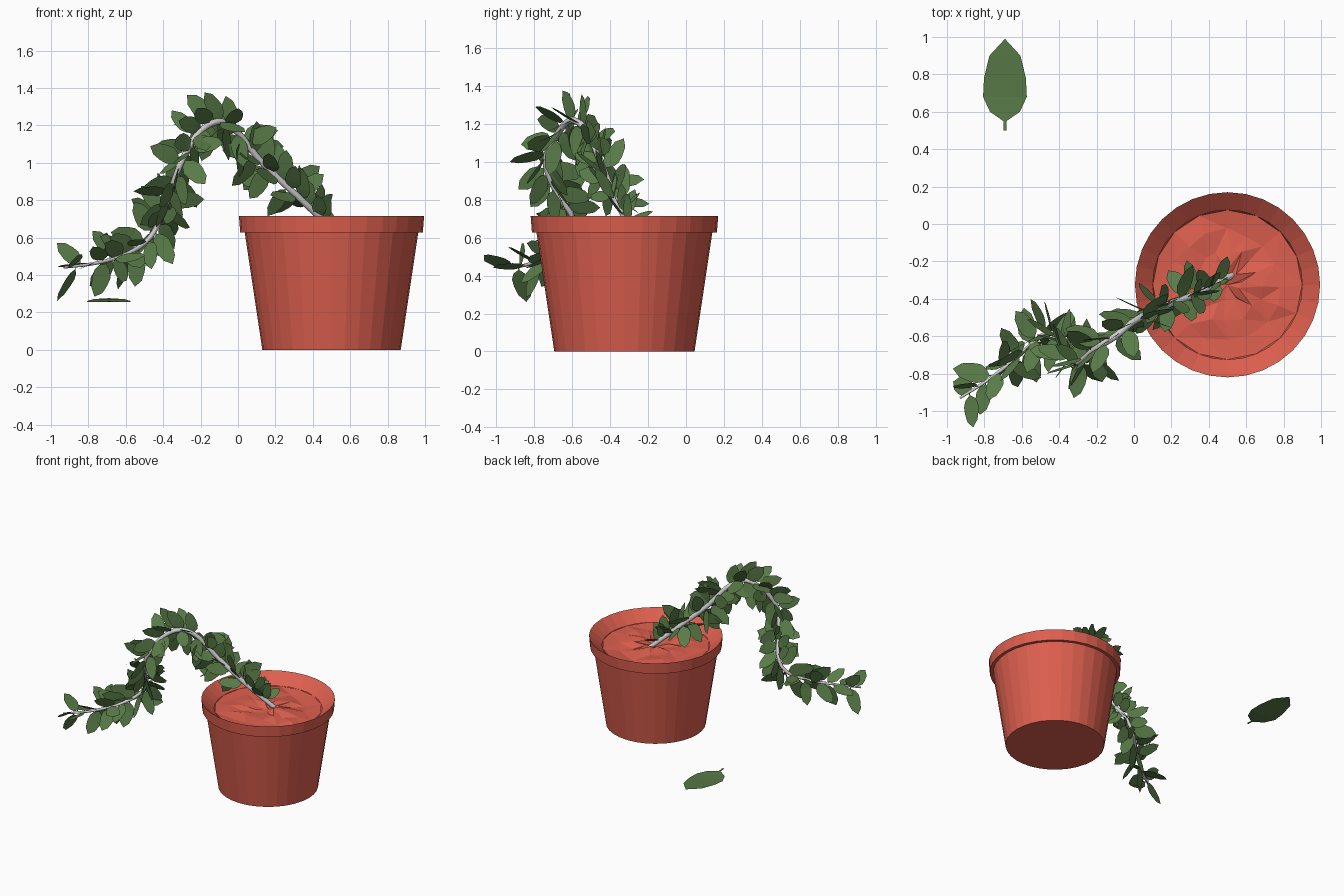
import bpy, bmesh, math, random
from mathutils import Vector, Matrix

if "Cube" in bpy.data.objects:
    bpy.data.objects.remove(bpy.data.objects["Cube"])

random.seed(7)


def material(name, rgb):
    m = bpy.data.materials.new(name)
    m.diffuse_color = (*rgb, 1)
    m.use_nodes = True
    m.node_tree.nodes["Principled BSDF"].inputs["Base Color"].default_value = m.diffuse_color
    return m


TERRACOTTA = material("terracotta", (0.72, 0.115, 0.077))
LEAF = material("leaf green", (0.10, 0.20, 0.065))
STEM = material("stem grey", (0.65, 0.64, 0.64))


def make_object(name, bm, mat):
    me = bpy.data.meshes.new(name)
    bm.to_mesh(me)
    bm.free()
    me.materials.append(mat)
    ob = bpy.data.objects.new(name, me)
    bpy.context.collection.objects.link(ob)
    return ob


def lathe(bm, profile, sides=32):
    """Revolve (radius, z) points; radius 0 makes a pole."""
    rings = []
    for r, z in profile:
        if r == 0:
            rings.append([bm.verts.new((0, 0, z))] * sides)
        else:
            rings.append([bm.verts.new((r * math.cos(math.tau * i / sides),
                                        r * math.sin(math.tau * i / sides), z))
                          for i in range(sides)])
    for a, b in zip(rings, rings[1:]):
        for i in range(sides):
            j = (i + 1) % sides
            quad = list(dict.fromkeys((a[i], a[j], b[j], b[i])))
            bm.faces.new(quad)


POT = (0.5, -0.325, 0)

# Pot: flat base, tapered wall, overhanging rim, sloping inner lip
bm = bmesh.new()
lathe(bm, [(0, 0), (0.37, 0), (0.464, 0.627), (0.488, 0.627),
           (0.495, 0.715), (0.40, 0.635)])
make_object("pot", bm, TERRACOTTA).location = POT

# Soil: lumpy disc filling the pot
bm = bmesh.new()
lathe(bm, [(0.40, 0.635), (0.29, 0.635), (0.18, 0.637), (0.08, 0.64), (0, 0.64)], 16)
for v in bm.verts:
    if math.hypot(v.co.x, v.co.y) < 0.38:
        v.co += Vector([random.uniform(-0.02, 0.02) for _ in range(2)]
                       + [random.uniform(-0.018, 0.018)])
bmesh.ops.triangulate(bm, faces=bm.faces[:])
bmesh.ops.recalc_face_normals(bm, faces=bm.faces[:])
if sum(f.normal.z for f in bm.faces) < 0:
    bmesh.ops.reverse_faces(bm, faces=bm.faces[:])
make_object("soil", bm, TERRACOTTA).location = POT

# Vine path, from the soil over the arch to the drooping tip
KNOTS = [Vector(p) for p in (
    (0.53, -0.27, 0.62), (0.33, -0.375, 0.81), (0.13, -0.45, 1.0),
    (0.0, -0.52, 1.16), (-0.10, -0.60, 1.22), (-0.21, -0.67, 1.16),
    (-0.30, -0.74, 1.01), (-0.36, -0.69, 0.85), (-0.41, -0.60, 0.71),
    (-0.48, -0.59, 0.59), (-0.60, -0.69, 0.51), (-0.76, -0.82, 0.463),
    (-0.93, -0.93, 0.44))]


def spline(knots, steps=8):
    k = [2 * knots[0] - knots[1]] + knots + [2 * knots[-1] - knots[-2]]
    out = []
    for i in range(1, len(k) - 2):
        a, b, c, d = k[i - 1:i + 3]
        for s in range(steps):
            t = s / steps
            out.append(0.5 * (2 * b + (c - a) * t + (2 * a - 5 * b + 4 * c - d) * t * t
                              + (3 * b - a - 3 * c + d) * t ** 3))
    return out + [knots[-1]]


path = spline(KNOTS)

# Stem tube, thinning toward the tip
cu = bpy.data.curves.new("stem", "CURVE")
cu.dimensions = "3D"
cu.bevel_depth = 0.018
cu.bevel_resolution = 2
cu.use_fill_caps = True
sp = cu.splines.new("POLY")
sp.points.add(len(path) - 1)
for i, p in enumerate(path):
    sp.points[i].co = (*p, 1)
    sp.points[i].radius = 1.0 - 0.65 * (i / len(path)) ** 3
sp.use_smooth = True
cu.materials.append(STEM)
bpy.context.collection.objects.link(bpy.data.objects.new("stem", cu))

# Leaf outline: (distance along, half width, lift)
OUTLINE = [(0.0, 0.008, 0.005), (0.05, 0.008, 0.002), (0.10, 0.08, 0.0),
           (0.18, 0.117, 0.0), (0.28, 0.112, 0.006), (0.40, 0.083, 0.015),
           (0.49, 0.0, 0.02)]


def add_leaf(bm, mat):
    rows = []
    for y, w, z in OUTLINE:
        if w == 0:
            rows.append([bm.verts.new(mat @ Vector((0, y, z)))])
        else:
            rows.append([bm.verts.new(mat @ Vector((x, y, z))) for x in (-w, w)])
    for a, b in zip(rows, rows[1:]):
        bm.faces.new(a + b[::-1])


# Leaves sprouting all along the stem
lengths = [0]
for a, b in zip(path, path[1:]):
    lengths.append(lengths[-1] + (b - a).length)


def at(t):
    d = t * lengths[-1]
    i = max(j for j in range(len(path) - 1) if lengths[j] <= d)
    tangent = (path[i + 1] - path[i]).normalized()
    return path[i] + tangent * (d - lengths[i]), tangent


bm = bmesh.new()
spots = [0.04 + 0.84 * i / 114 for i in range(115)] + [0.89, 0.91, 0.93, 0.95, 0.965, 0.975]
for n, t in enumerate(spots):
    pos, tan = at(t)
    up = (Vector((0, 0, 1)) - tan * tan.z).normalized()
    side = tan.cross(up)
    ang = n * 2.4 + random.uniform(-0.4, 0.4)
    spread = 0.45 if t < 0.4 else 0.95
    radial = up * math.cos(ang) + side * math.sin(ang) * spread
    if t < 0.12:                      # keep the lowest leaves above the soil
        radial = up * abs(math.cos(ang)) + side * math.sin(ang) * 0.5
    radial.normalize()
    along = random.uniform(0.4, 1.3) if random.random() < 0.7 else random.uniform(-0.8, 0)
    if t > 0.88:
        along = random.uniform(0.5, 1.0) if t < 0.96 else 0.4
    y = (radial + tan * along).normalized()
    z = radial.cross(tan).normalized()
    z = Matrix.Rotation(random.uniform(-0.6, 0.6), 3, y) @ z
    if z.z < 0:
        z = -z
    x = y.cross(z).normalized()
    s = random.uniform(0.37, 0.45) * (0.75 if t < 0.1 else 1)
    m = Matrix((x, y, z)).transposed().to_4x4()
    add_leaf(bm, Matrix.Translation(pos) @ m @ Matrix.Scale(s, 4))
make_object("vine_leaves", bm, LEAF)

# Single large loose leaf behind the pot
bm = bmesh.new()
add_leaf(bm, Matrix.Translation((-0.69, 0.5, 0.256)))
make_object("loose_leaf", bm, LEAF)
